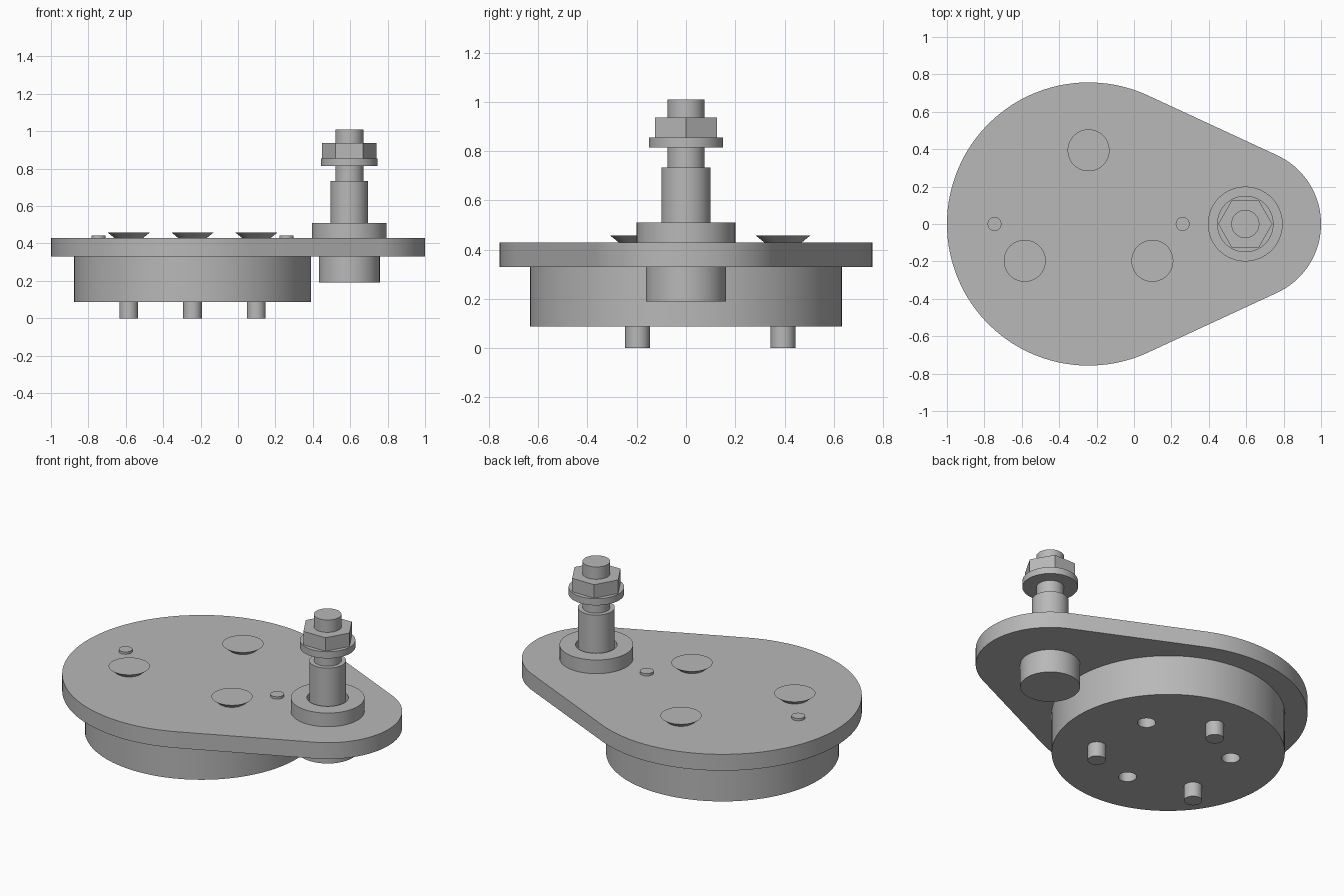
import bpy, bmesh, math

if "Cube" in bpy.data.objects:
    bpy.data.objects.remove(bpy.data.objects["Cube"], do_unlink=True)

steel = bpy.data.materials.new("steel_grey")
steel.use_nodes = True
steel.diffuse_color = (0.48, 0.48, 0.48, 1)
steel.node_tree.nodes["Principled BSDF"].inputs["Base Color"].default_value = steel.diffuse_color

# Layout: main disc axis, stud axis, and the shared levels
DISC_X, STUD_X = -0.243, 0.595
DISC_R, TIP_R = 0.757, 0.405
BASE, PLATE_LOW, PLATE_TOP = 0.088, 0.33, 0.428


def finish(name, bm, location=(0, 0, 0)):
    bmesh.ops.remove_doubles(bm, verts=bm.verts, dist=1e-5)
    bmesh.ops.recalc_face_normals(bm, faces=bm.faces)
    mesh = bpy.data.meshes.new(name)
    bm.to_mesh(mesh)
    bm.free()
    obj = bpy.data.objects.new(name, mesh)
    obj.location = location
    bpy.context.collection.objects.link(obj)
    mesh.materials.append(steel)
    return obj


def lathe(name, profile, x, y=0, steps=64):
    """Revolve a closed (radius, height) outline about a vertical axis."""
    bm = bmesh.new()
    verts = [bm.verts.new((r, 0, z)) for r, z in profile]
    edges = [bm.edges.new((a, b)) for a, b in zip(verts, verts[1:] + verts[:1])
             if abs(a.co.x) + abs(b.co.x) > 0]
    bmesh.ops.spin(bm, geom=verts + edges, cent=(0, 0, 0), axis=(0, 0, 1),
                   angle=math.tau, steps=steps)
    return finish(name, bm, (x, y, 0))


def cylinder(name, radius, low, high, x, y=0, steps=64):
    return lathe(name, [(0, low), (radius, low), (radius, high), (0, high)], x, y, steps)


def ring(name, inner, outer, low, high, x):
    return lathe(name, [(inner, low), (outer, low), (outer, high), (inner, high)], x)


def around(radius, first_angle):
    """Three evenly spaced positions about the disc axis."""
    for i in range(3):
        a = math.radians(first_angle + 120 * i)
        yield DISC_X + radius * math.cos(a), radius * math.sin(a)


# Teardrop plate: two arcs joined by tangent lines
def arc(cx, radius, start, end, count):
    for i in range(count + 1):
        a = start + (end - start) * i / count
        yield cx + radius * math.cos(a), radius * math.sin(a)


tangent = math.acos((DISC_R - TIP_R) / (STUD_X - DISC_X))
outline = list(arc(STUD_X, TIP_R, -tangent, tangent, 40))
outline += arc(DISC_X, DISC_R, tangent, math.tau - tangent, 80)
bm = bmesh.new()
face = bm.faces.new([bm.verts.new((x, y, PLATE_LOW)) for x, y in outline])
top = bmesh.ops.extrude_face_region(bm, geom=[face])["geom"]
bmesh.ops.translate(bm, vec=(0, 0, PLATE_TOP - PLATE_LOW),
                    verts=[v for v in top if isinstance(v, bmesh.types.BMVert)])
plate = finish("teardrop_plate", bm)

# Lower disc with three blind holes
disc = cylinder("lower_disc", 0.634, BASE, PLATE_LOW, DISC_X, steps=128)
for x, y in around(0.345, 30):
    cutter = cylinder("hole_cutter", 0.05, 0, 0.28, x, y, 32)
    cutter.hide_render = True
    mod = disc.modifiers.new("hole", 'BOOLEAN')
    mod.operation, mod.object, mod.solver = 'DIFFERENCE', cutter, 'EXACT'
    bpy.context.view_layer.objects.active = disc
    bpy.ops.object.modifier_apply(modifier=mod.name)
    bpy.data.objects.remove(cutter, do_unlink=True)

# Countersunk screws whose shanks project below the disc
for x, y in around(0.394, 90):
    lathe("countersunk_screw", [(0, 0), (0.05, 0), (0.05, 0.408),
                                (0.112, 0.458), (0, 0.458)], x, y)

# Dowel pins
for side in (-1, 1):
    cylinder("dowel_pin", 0.037, 0.35, 0.442, DISC_X + side * 0.503, steps=32)

# Stud assembly
cylinder("stud_head", 0.163, 0.19, PLATE_LOW, STUD_X)
ring("stud_collar", 0.113, 0.2, PLATE_TOP, 0.51, STUD_X)
lathe("stepped_stud", [(0, 0.4), (0.1, 0.4), (0.1, 0.733), (0.075, 0.733),
                       (0.075, 1.01), (0, 1.01)], STUD_X)
ring("washer", 0.075, 0.151, 0.815, 0.855, STUD_X)
cylinder("hex_nut", 0.145, 0.855, 0.936, STUD_X, steps=6)

# Smooth the round walls, keep the edges crisp
bpy.ops.object.select_all(action='DESELECT')
for obj in bpy.context.collection.objects:
    if obj.type == 'MESH' and steel.name in obj.data.materials:
        obj.select_set(True)
        bpy.context.view_layer.objects.active = obj
bpy.ops.object.shade_smooth_by_angle(angle=math.radians(30))
